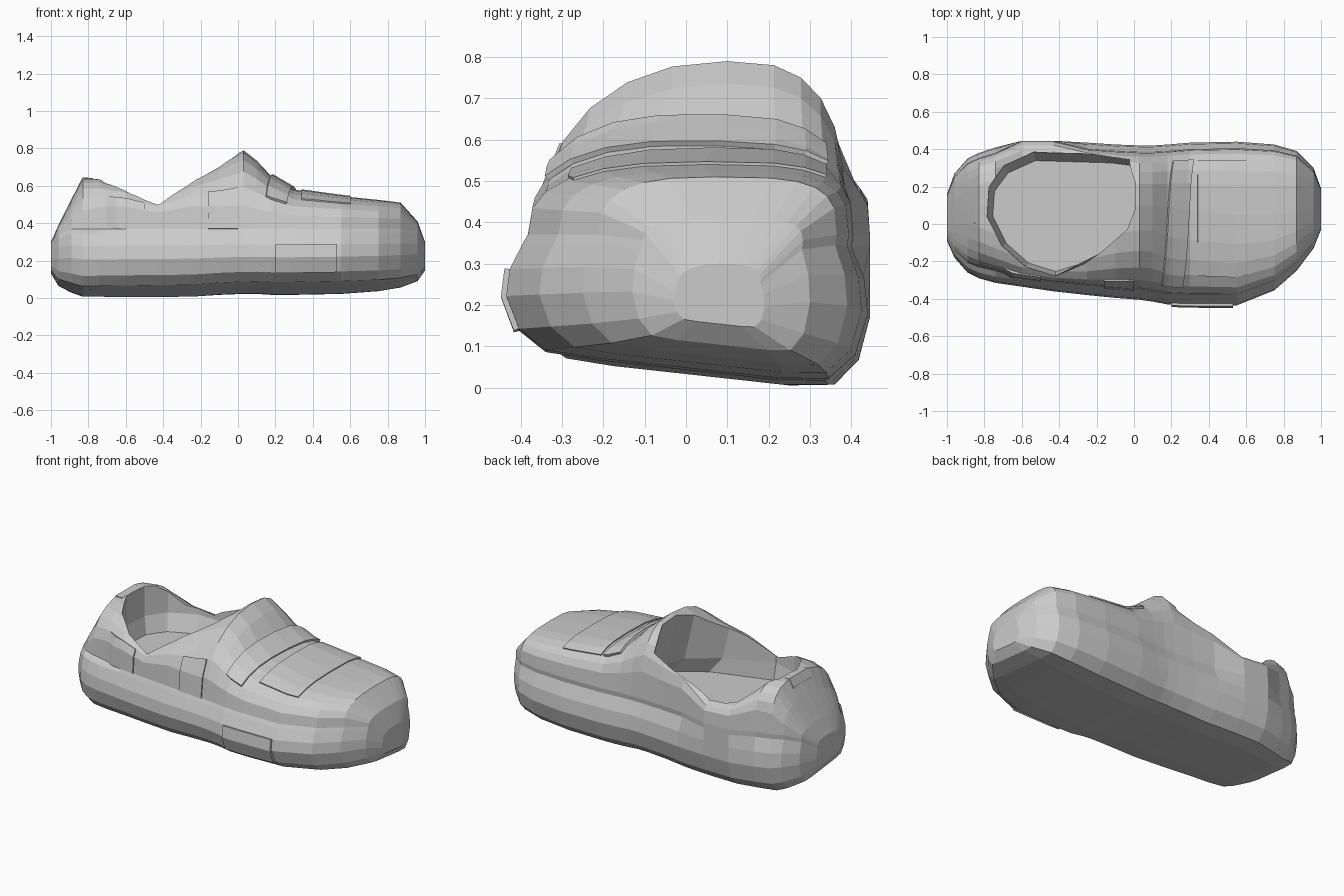
import bpy, bmesh, math
from mathutils import Vector

if "Cube" in bpy.data.objects:
    bpy.data.objects.remove(bpy.data.objects["Cube"])

# Stations along the shoe: x, right y, left y, sole lift, top z, crown y, crown squareness
STATIONS = [
    (-1.00, -.09, .16, .11, .30, .03, 2.0),
    (-.96, -.18, .27, .05, .39, .05, 2.0),
    (-.89, -.26, .35, .02, .53, .08, 2.2),
    (-.83, -.29, .38, .0, .645, .10, 2.6),
    (-.74, -.315, .41, .0, .64, .09, 3.2),
    (-.60, -.335, .445, .0, .60, .06, 4.0),
    (-.43, -.36, .445, .0, .54, .05, 4.0),
    (-.25, -.38, .435, .0, .645, .08, 3.3),
    (-.10, -.395, .425, .01, .72, .10, 2.5),
    (.03, -.405, .42, .015, .79, .10, 2.2),
    (.10, -.415, .42, .015, .735, .10, 2.2),
    (.18, -.43, .425, .01, .65, .09, 2.4),
    (.30, -.435, .435, .01, .58, .07, 2.5),
    (.55, -.435, .44, .015, .545, .05, 2.7),
    (.75, -.355, .425, .03, .525, .05, 2.8),
    (.87, -.25, .39, .05, .51, .07, 2.8),
    (.96, -.13, .30, .08, .41, .08, 2.5),
    (1.00, -.03, .19, .13, .30, .08, 2.0),
]
MIDSOLE = [(.5, 0), (.78, .02), (.93, .18), (1, .46), (.98, .7), (.91, .92)]
STEPS = 6


def station_at(x):
    for a, b in zip(STATIONS, STATIONS[1:]):
        if x <= b[0]:
            t = (x - a[0]) / (b[0] - a[0])
            return [p + (q - p) * t for p, q in zip(a, b)]
    return list(STATIONS[-1])


def half_section(s, right):
    x, y_right, y_left, lift, top, crown, n = s
    mid = (y_right + y_left) / 2
    edge = y_right if right else y_left
    seam = min(.37, top * .87)
    collar = not right and -.7 < x < -.3      # left collar sits lower and flares out
    pts = []
    for f, h in MIDSOLE:
        y = mid + (edge - mid) * f
        zb = max(0, .033 - .11 * y) + lift
        if collar and h > .5:
            y = edge
        pts.append(Vector((x, y, zb + (seam - zb) * h)))
    inset = (.82 if x < -.65 else .88) if right else (1 if collar else .92)
    base = mid + (edge - mid) * inset
    e = 2 / (n if right else n + .7)
    if collar:
        top -= .08 if x < -.5 else .04
    for i in range(STEPS):
        a = math.pi / 2 * i / STEPS
        pts.append(Vector((x, crown + (base - crown) * math.cos(a) ** e,
                           seam + (top - seam) * math.sin(a) ** e)))
    return pts


def section(s):
    crown = Vector((s[0], s[5], s[4]))
    return half_section(s, True) + [crown] + half_section(s, False)[::-1]


def loft(name, rings, closed=True):
    bm = bmesh.new()
    loops = [[bm.verts.new(p) for p in r] for r in rings]
    n = len(rings[0])
    for a, b in zip(loops, loops[1:]):
        for i in range(n if closed else n - 1):
            j = (i + 1) % n
            bm.faces.new((a[i], a[j], b[j], b[i]))
    if closed:
        bm.faces.new(loops[0])
        bm.faces.new(loops[-1][::-1])
    bmesh.ops.recalc_face_normals(bm, faces=bm.faces)
    mesh = bpy.data.meshes.new(name)
    bm.to_mesh(mesh)
    bm.free()
    ob = bpy.data.objects.new(name, mesh)
    bpy.context.collection.objects.link(ob)
    return ob


def overlay(name, x0, x1, i0, i1, skew=0.0, lift=.004, cuts=4):
    """Raised panel that follows the shoe surface between two section points."""
    rings = []
    for k in range(cuts + 1):
        ring = []
        for i in range(i0, i1 + 1):
            x = x0 + (x1 - x0) * k / cuts + skew * (i - i0) / (i1 - i0)
            s = station_at(x)
            p = section(s)[i]
            out = (p - Vector((x, s[5], .25))).normalized()
            ring.append(p + out * lift)
        rings.append(ring)
    ob = loft(name, rings, closed=False)
    m = ob.modifiers.new("thickness", "SOLIDIFY")
    m.thickness = .014
    m.offset = 0
    return ob


# Sole and upper as one faceted shell
shoe = loft("shoe_body", [section(s) for s in STATIONS])

# Foot opening: walls slope in to the insole, undercut below the tongue
OPENING = [(-.79, .04), (-.78, .20), (-.70, .32), (-.54, .40), (-.28, .385), (-.06, .35),
           (.0, .22), (.0, .08), (-.05, -.03), (-.22, -.16), (-.42, -.285), (-.58, -.235),
           (-.71, -.12)]
rings = []
for z, push, narrow in ((.36, .16, .82), (.46, .08, .95), (.8, 0, 1), (1.0, 0, 1)):
    rings.append([Vector((x + push if x > -.3 else -.4 + (x + .4) * (.5 + narrow / 2),
                          .06 + (y - .06) * (narrow if y > .06 else .5 + narrow / 2), z))
                  for x, y in OPENING])
cutter = loft("opening_cutter", rings)
cutter.hide_render = True
cut = shoe.modifiers.new("opening", "BOOLEAN")
cut.object = cutter
cut.operation = "DIFFERENCE"
cut.solver = "EXACT"
bpy.context.view_layer.objects.active = shoe
bpy.ops.object.modifier_apply(modifier="opening")
bpy.data.objects.remove(cutter)

# Raised panels on the upper
overlay("instep_strap", .15, .26, 8, 15, skew=.06, lift=.008)
overlay("toe_panel", .34, .60, 9, 15, lift=.0)
overlay("right_quarter_panel", -.16, .0, 6, 8, lift=.0)
overlay("right_heel_panel", -.70, -.50, 6, 8, lift=.0)

# Sole bumper at the ball of the foot
overlay("sole_bumper", .20, .53, 2, 4, lift=.006)

# Heel tab
tab = [[Vector((x, y, z)) for x, z in ((-.79, .47), (-.865, .46), (-.855, .60), (-.83, .645), (-.79, .64))]
       for y in (.0, .07, .18)]
loft("heel_tab", tab)
